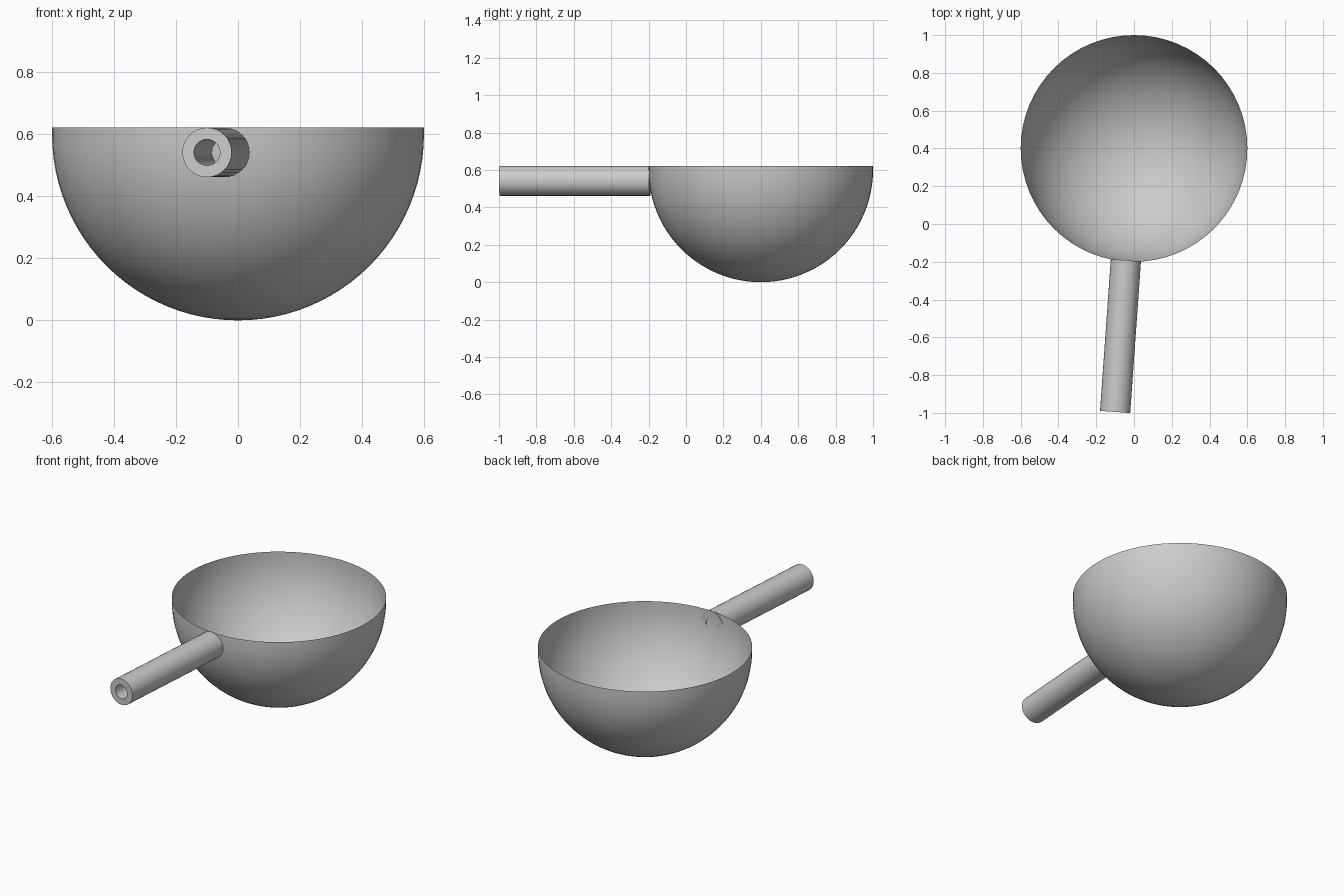
import bpy, bmesh, math
from mathutils import Vector

cube = bpy.data.objects.get("Cube")
if cube:
    bpy.data.objects.remove(cube, do_unlink=True)

grey = bpy.data.materials.new("plain grey")
grey.use_nodes = True
grey.diffuse_color = (0.6, 0.6, 0.6, 1)
grey.node_tree.nodes["Principled BSDF"].inputs["Base Color"].default_value = (0.6, 0.6, 0.6, 1)


def lathe(name, profile, steps, closed=False):
    """Spin a (radius, height) profile around z into a smooth object."""
    bm = bmesh.new()
    verts = [bm.verts.new((r, 0, z)) for r, z in profile]
    edges = [bm.edges.new(pair) for pair in zip(verts, verts[1:])]
    if closed:
        edges.append(bm.edges.new((verts[-1], verts[0])))
    bmesh.ops.spin(bm, geom=verts + edges, cent=(0, 0, 0), axis=(0, 0, 1),
                   angle=math.tau, steps=steps)
    bmesh.ops.remove_doubles(bm, verts=bm.verts, dist=1e-5)
    bmesh.ops.recalc_face_normals(bm, faces=bm.faces)
    mesh = bpy.data.meshes.new(name)
    bm.to_mesh(mesh)
    bm.free()
    mesh.materials.append(grey)
    obj = bpy.data.objects.new(name, mesh)
    bpy.context.collection.objects.link(obj)
    bpy.ops.object.select_all(action='DESELECT')
    obj.select_set(True)
    bpy.context.view_layer.objects.active = obj
    bpy.ops.object.shade_smooth_by_angle(angle=math.radians(35))
    return obj


# Thin hemispherical bowl with a short upright lip
radius, rim = 0.6, 0.622
rings = 24
arc = [math.pi / 2 * i / rings for i in range(rings + 1)]
bowl_profile = [(radius * math.sin(a), radius * (1 - math.cos(a))) for a in arc]
bowl = lathe("bowl", bowl_profile + [(radius, rim)], 64)
bowl.location.y = 0.4

# Hollow handle, slightly skewed, its end just breaking through the bowl wall
start, end = Vector((-0.1, -0.995, 0.542)), Vector((-0.043, -0.192, 0.542))
length = (end - start).length
outer, bore = 0.08, 0.042
handle = lathe("handle", [(bore, 0), (outer, 0), (outer, length), (bore, length)], 32, closed=True)
handle.location = start
handle.rotation_euler = (end - start).to_track_quat('Z', 'Y').to_euler()
